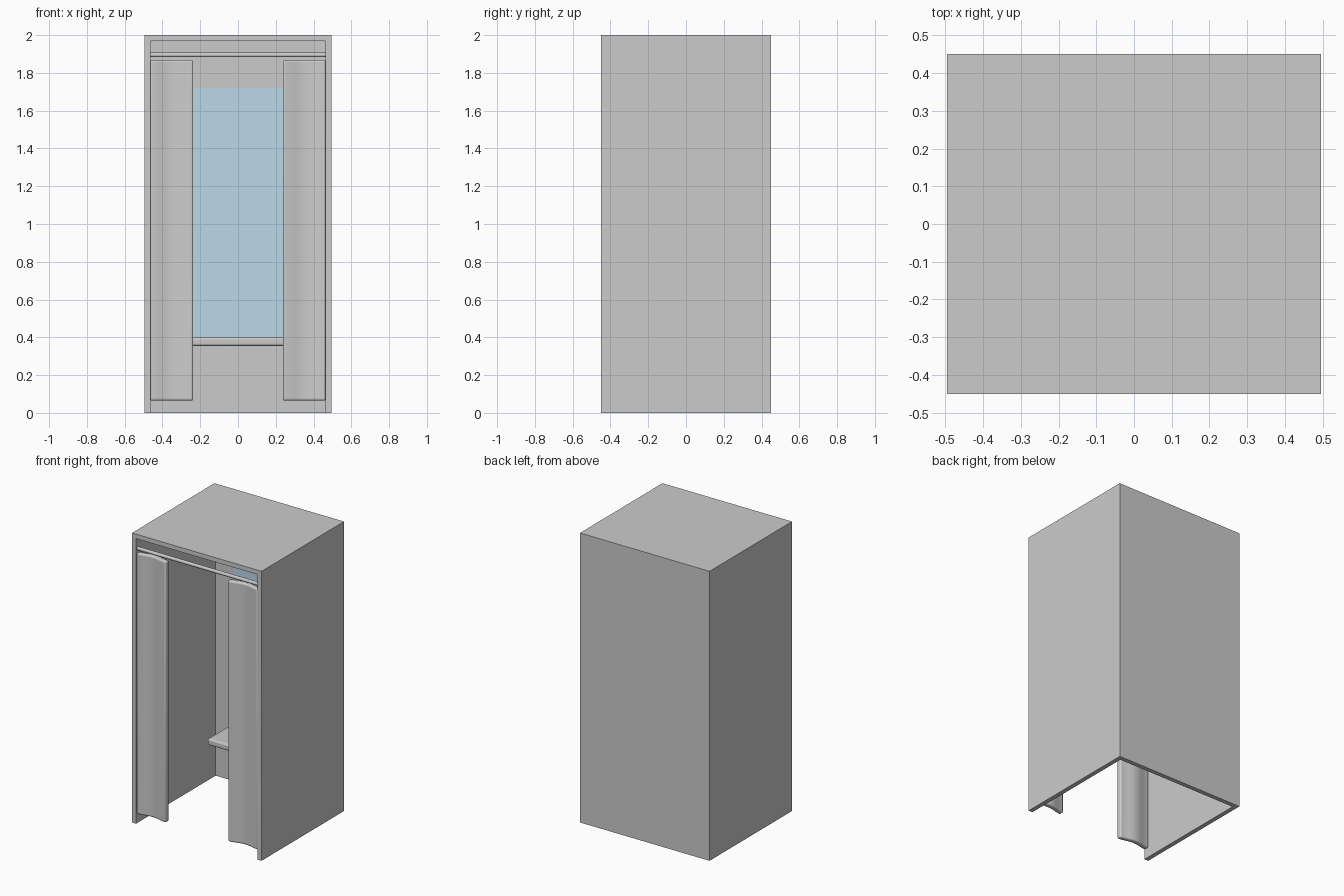
import bpy, bmesh, math

if "Cube" in bpy.data.objects:
    bpy.data.objects.remove(bpy.data.objects["Cube"])

W, D, H, T = 0.99, 0.90, 2.0, 0.031   # booth size and wall thickness


def make_object(name, bm):
    bmesh.ops.recalc_face_normals(bm, faces=bm.faces)
    mesh = bpy.data.meshes.new(name)
    bm.to_mesh(mesh)
    bm.free()
    ob = bpy.data.objects.new(name, mesh)
    bpy.context.collection.objects.link(ob)
    return ob


def box_bm(lo, hi):
    bm = bmesh.new()
    bmesh.ops.create_cube(bm, size=1)
    for v in bm.verts:
        v.co = [(a + b) / 2 + c * (b - a) for a, b, c in zip(lo, hi, v.co)]
    return bm


def smooth(ob, angle=40):
    bpy.ops.object.select_all(action='DESELECT')
    ob.select_set(True)
    bpy.context.view_layer.objects.active = ob
    bpy.ops.object.shade_smooth_by_angle(angle=math.radians(angle))


# Booth shell: roof, back and two sides, open at the front and underneath
bm = box_bm((-W / 2, -D / 2, 0), (W / 2, D / 2, H))
bm.normal_update()
bmesh.ops.delete(bm, geom=[f for f in bm.faces if f.normal.y < -0.5 or f.normal.z < -0.5],
                 context='FACES_ONLY')
mesh = bpy.data.meshes.new("booth_shell")
bm.to_mesh(mesh)
bm.free()
shell = bpy.data.objects.new("booth_shell", mesh)
bpy.context.collection.objects.link(shell)
solid = shell.modifiers.new("wall_thickness", 'SOLIDIFY')
solid.thickness = T
solid.offset = -1
solid.use_even_offset = True

# Mirror on the back wall
mirror = make_object("mirror", box_bm((-0.32, D / 2 - T - 0.006, 0.395), (0.32, D / 2 - T, 1.72)))
glass = bpy.data.materials.new("mirror_glass")
glass.diffuse_color = (0.5, 0.68, 0.8, 1)
glass.use_nodes = True
glass.node_tree.nodes["Principled BSDF"].inputs["Base Color"].default_value = glass.diffuse_color
mirror.data.materials.append(glass)

# Seat with a rounded front edge
seat = make_object("seat", box_bm((-0.33, 0.135, 0.355), (0.33, D / 2 - T, 0.40)))
bev = seat.modifiers.new("rounding", 'BEVEL')
bev.width = 0.012
bev.segments = 4
smooth(seat)

# Curtain rail
bpy.ops.mesh.primitive_cylinder_add(vertices=24, radius=0.012, depth=W - 2 * T,
                                    location=(0, -0.43, 1.895), rotation=(0, math.pi / 2, 0))
rail = bpy.context.object
rail.name = "curtain_rail"
smooth(rail)


# Curtains: thick, gently bowed cloth slabs pulled to each side
def curtain(name, side):
    outer, inner, n = W / 2 - T, 0.237, 12
    bm = bmesh.new()
    front, back = [], []
    for i in range(n + 1):
        t = i / n
        x = side * (outer + (inner - outer) * t)
        y = -0.45 + 0.018 * math.sin(math.pi * t) ** 2 + 0.004 * (1 - t)
        front.append(bm.verts.new((x, y, 0.065)))
        back.append(bm.verts.new((x, y + 0.036, 0.065)))
    base = bm.faces.new(front + back[::-1])
    ext = bmesh.ops.extrude_face_region(bm, geom=[base])
    for v in ext["geom"]:
        if isinstance(v, bmesh.types.BMVert):
            v.co.z = 1.868
    ob = make_object(name, bm)
    b = ob.modifiers.new("soft_edges", 'BEVEL')
    b.width = 0.01
    b.segments = 3
    b.limit_method = 'ANGLE'
    b.angle_limit = math.radians(50)
    smooth(ob)


curtain("left_curtain", -1)
curtain("right_curtain", 1)
